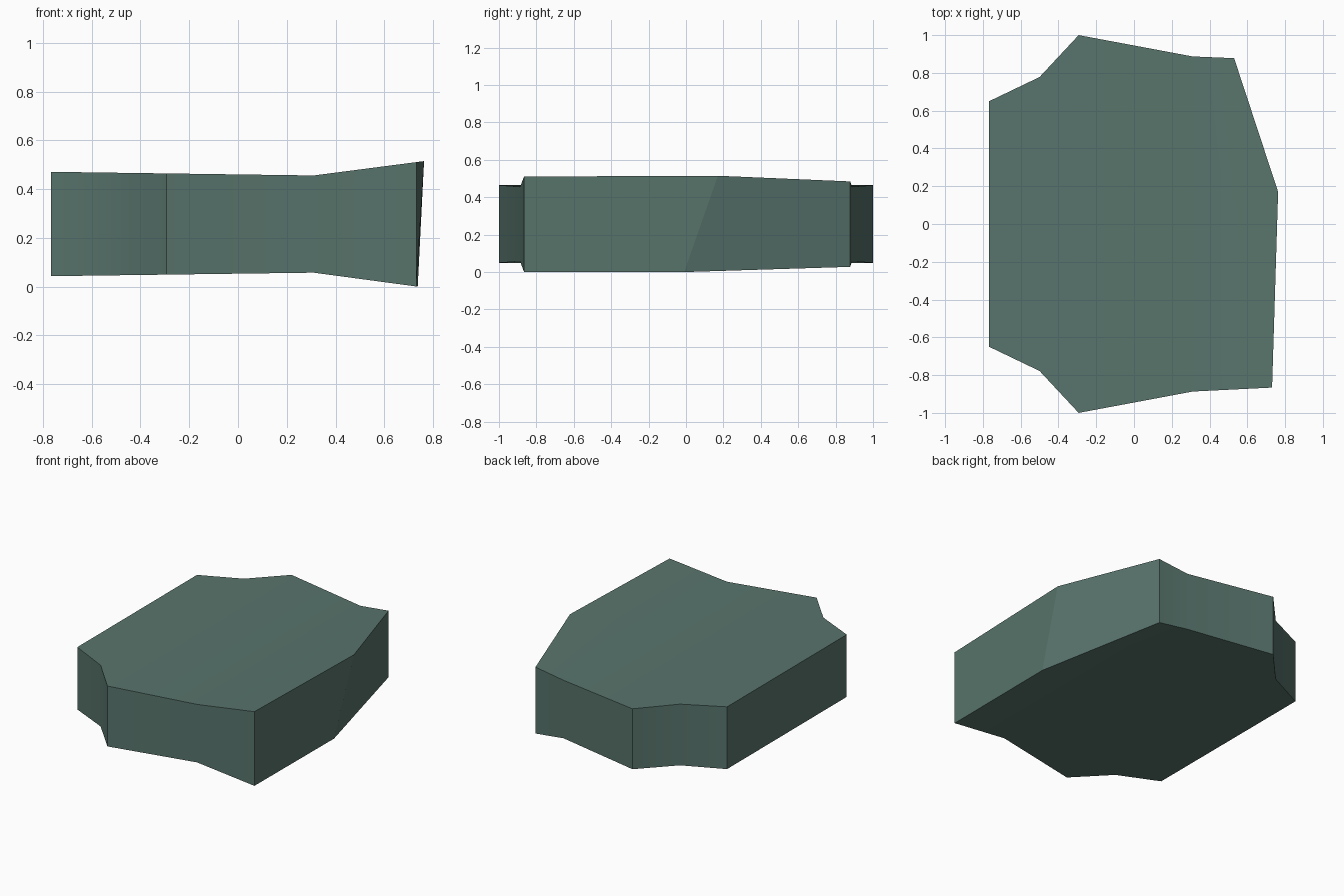
import bpy, bmesh

if "Cube" in bpy.data.objects:
    bpy.data.objects.remove(bpy.data.objects["Cube"])

# Top and bottom heights depend only on x: slight pinch to x = 0.31, then flare
def top_z(x):
    return 0.471 - 0.0139 * (x + 0.77) if x <= 0.31 else 0.456 + 0.13 * (x - 0.31)

def bottom_z(x):
    return 0.043 + 0.0134 * (x + 0.77) if x <= 0.31 else 0.0575 - 0.1345 * (x - 0.31)

# Mirrored stations (x, half width), then the asymmetric flared end
stations = [(-0.767, 0.65), (-0.5, 0.778), (-0.293, 1.0), (0.31, 0.887)]
end_top = [(0.731, -0.866), (0.763, 0.17), (0.53, 0.878)]
end_bottom = [(0.731, -0.866), (0.737, -0.01), (0.53, 0.878)]

bm = bmesh.new()

def ring(end, height):
    pts = [(x, -w) for x, w in stations] + end + [(x, w) for x, w in reversed(stations)]
    return [bm.verts.new((x, y, max(0, height(x)))) for x, y in pts]

upper, lower = ring(end_top, top_z), ring(end_bottom, bottom_z)
n = len(upper)
k = len(stations)

# Caps: strips between mirrored stations, then the flared end polygon
for r in (upper, lower):
    for i in range(k - 1):
        bm.faces.new((r[i], r[i + 1], r[n - 2 - i], r[n - 1 - i]))
    bm.faces.new(r[k - 1:n - k + 1])

# Side walls; the wall beside the leaning corner is kept split along its ridge
for i in range(n):
    j = (i + 1) % n
    bm.faces.new((lower[i], lower[j], upper[j], upper[i]))
bmesh.ops.recalc_face_normals(bm, faces=bm.faces)
ridge = bm.edges.get((lower[k + 1], upper[k + 1]))
ridge.smooth = False

mesh = bpy.data.meshes.new("slab_body")
bm.to_mesh(mesh)
bm.free()
body = bpy.data.objects.new("slab_body", mesh)
bpy.context.collection.objects.link(body)

mat = bpy.data.materials.new("dull_green")
mat.diffuse_color = (0.098, 0.175, 0.150, 1)
mat.use_nodes = True
mat.node_tree.nodes["Principled BSDF"].inputs["Base Color"].default_value = mat.diffuse_color
mesh.materials.append(mat)

bpy.context.view_layer.objects.active = body
body.select_set(True)
bpy.ops.object.shade_smooth_by_angle(angle=0.524, keep_sharp_edges=True)
